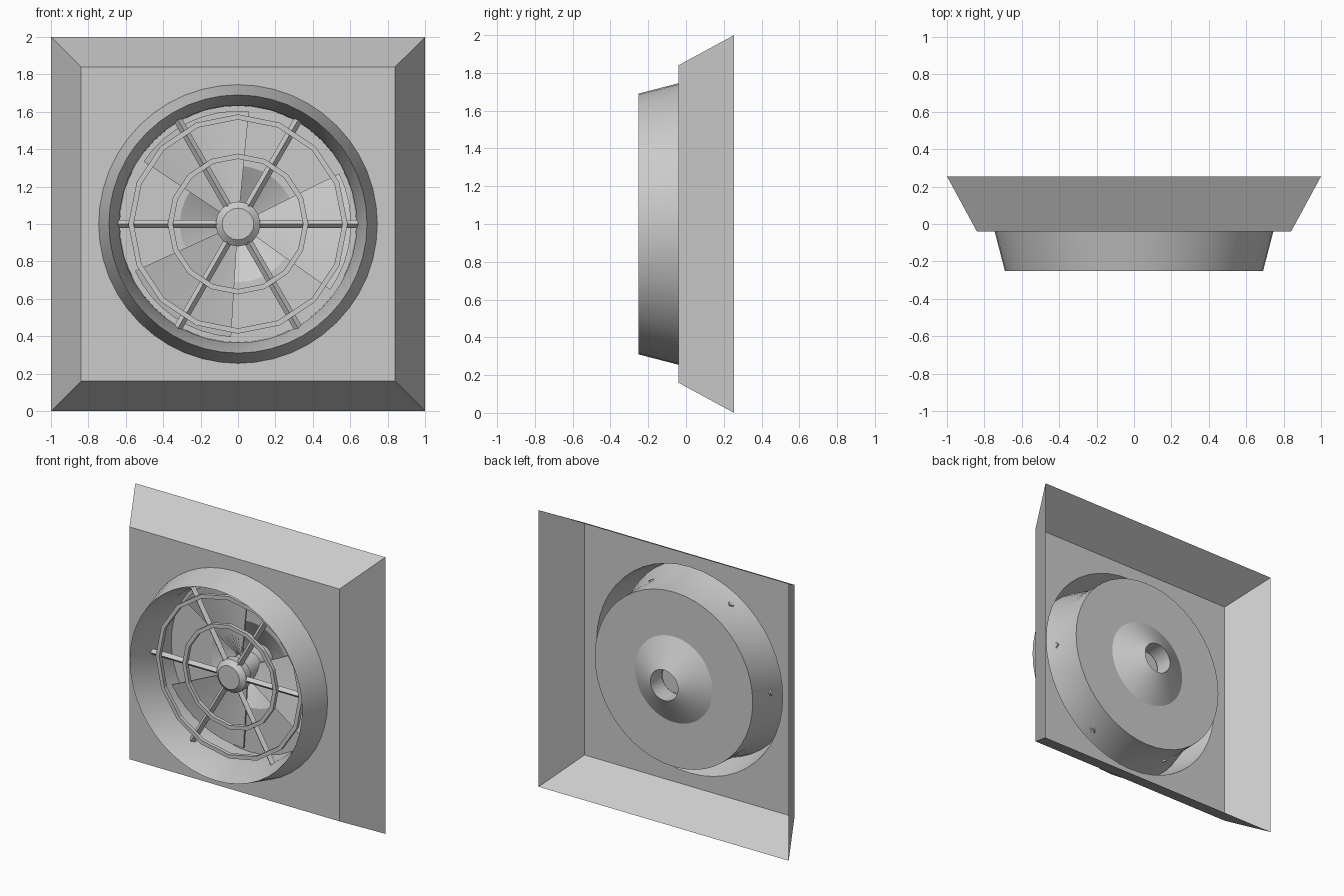
import bpy, bmesh
from math import sin, cos, pi, radians
from mathutils import Matrix, Vector

if "Cube" in bpy.data.objects:
    bpy.data.objects.remove(bpy.data.objects["Cube"])

CZ = 1.0      # height of the fan axis
SEG = 48


def finish(name, bm, smooth=True):
    bmesh.ops.remove_doubles(bm, verts=bm.verts, dist=1e-5)
    bmesh.ops.recalc_face_normals(bm, faces=bm.faces)
    me = bpy.data.meshes.new(name)
    bm.to_mesh(me)
    bm.free()
    ob = bpy.data.objects.new(name, me)
    bpy.context.collection.objects.link(ob)
    if smooth:
        bpy.ops.object.select_all(action='DESELECT')
        ob.select_set(True)
        bpy.context.view_layer.objects.active = ob
        bpy.ops.object.shade_smooth_by_angle(angle=radians(24))
    return ob


def loft(bm, loops, close=False):
    rows = [[bm.verts.new(p) for p in lp] for lp in loops]
    if close:
        rows.append(rows[0])
    n = len(rows[0])
    for a, b in zip(rows, rows[1:]):
        for i in range(n):
            j = (i + 1) % n
            bm.faces.new((a[i], a[j], b[j], b[i]))
    return rows


def circle(r, y, n=SEG):
    return [(r * cos(2 * pi * i / n), y, CZ + r * sin(2 * pi * i / n)) for i in range(n)]


def square(h, y, n=SEG):
    pts = []
    for i in range(n):
        c, s = cos(2 * pi * i / n), sin(2 * pi * i / n)
        k = h / max(abs(c), abs(s))
        pts.append((c * k, y, CZ + s * k))
    return pts


def lathe(name, profile, n=SEG, caps=(False, False), close=False, smooth=True):
    bm = bmesh.new()
    rows = loft(bm, [circle(r, y, n) for r, y in profile], close)
    if caps[0]:
        bm.faces.new(rows[0])
    if caps[1]:
        bm.faces.new(rows[-1])
    return finish(name, bm, smooth)


# Square sloped frame, open at the back, round opening in front
bm = bmesh.new()
loft(bm, [circle(0.745, -0.04), square(0.84, -0.04), square(1.0, 0.255)])
finish("frame", bm)

# Raised collar, drum, rear disc and hollow bearing boss as one sheet
lathe("fan_drum", [(0.745, -0.04), (0.69, -0.252), (0.635, -0.05), (0.632, 0.14),
                   (0.31, 0.14), (0.11, 0.25), (0.11, 0.12)])

# Guard: hub, two low-poly rings, six spokes
lathe("guard_hub", [(0.12, -0.02), (0.12, -0.075), (0.085, -0.105)], 16, (True, True))
for name, r, y in (("guard_ring_outer", 0.572, -0.09), ("guard_ring_inner", 0.362, -0.085)):
    t = 0.014
    lathe(name, [(r - t, y - t), (r + t, y - t), (r + t, y + t), (r - t, y + t)],
          16, close=True, smooth=False)

bm = bmesh.new()
for k in range(6):
    m = (Matrix.Translation((0, 0, CZ)) @ Matrix.Rotation(k * pi / 3, 4, 'Y')
         @ Matrix.Translation((0.37, -0.06, 0))
         @ Matrix.Rotation(pi / 4, 4, 'X')
         @ Matrix.Diagonal((0.55, 0.032, 0.032, 1)))
    bmesh.ops.create_cube(bm, size=1, matrix=m)
finish("guard_spokes", bm, False)

# Fan: hub and three tilted blades
lathe("fan_hub", [(0.1, -0.03), (0.1, 0.13)], 24, (True, True))

bm = bmesh.new()
STEPS = 8
for k in range(3):
    sections = []
    for i in range(STEPS + 1):
        f = i / STEPS
        a = radians(84.5 + 120 * k + 62 * f)
        y = 0.03 + 0.085 * f
        sec = [(r * cos(a), y + d, CZ + r * sin(a))
               for r, d in ((0.08, 0), (0.605, 0), (0.605, 0.012), (0.08, 0.012))]
        sections.append(sec)
    rows = loft(bm, sections)
    bm.faces.new(rows[0])
    bm.faces.new(rows[-1])
finish("fan_blades", bm)
